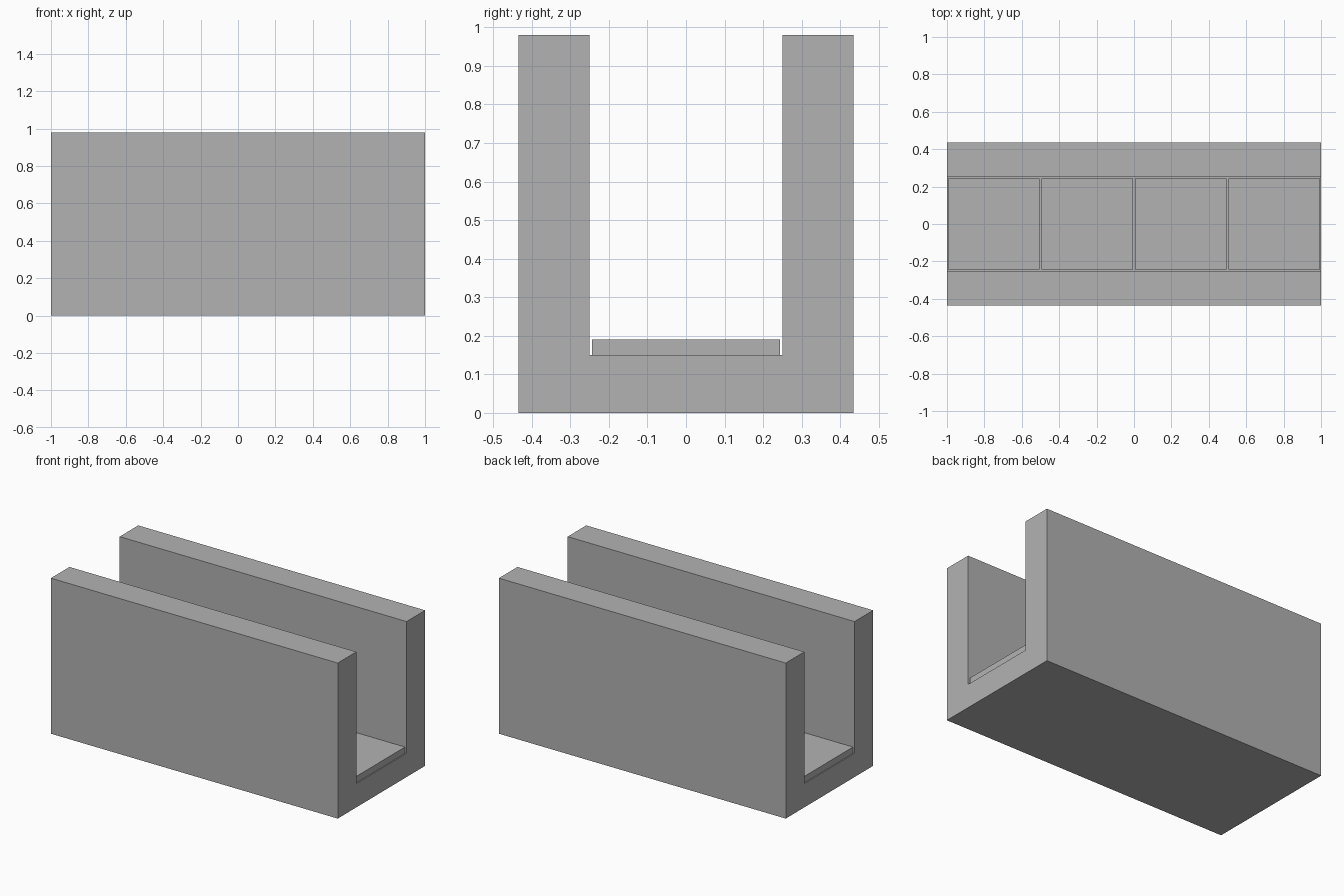
import bpy
import bmesh

cube = bpy.data.objects.get("Cube")
if cube:
    bpy.data.objects.remove(cube, do_unlink=True)

LENGTH = 2.0
HALF_DEPTH = 0.435
HALF_GAP = 0.25
HEIGHT = 0.98
FLOOR = 0.15
TILE = 0.487
TILE_TOP = 0.19

stone = bpy.data.materials.new("stone_grey")
stone.use_nodes = True
grey = (0.448, 0.448, 0.448, 1.0)
stone.diffuse_color = grey
stone.node_tree.nodes["Principled BSDF"].inputs["Base Color"].default_value = grey


def extruded(name, profile, x_start, x_end):
    """Extrude a closed (y, z) profile along x."""
    bm = bmesh.new()
    face = bm.faces.new([bm.verts.new((x_start, y, z)) for y, z in profile])
    result = bmesh.ops.extrude_face_region(bm, geom=[face])
    moved = [v for v in result["geom"] if isinstance(v, bmesh.types.BMVert)]
    bmesh.ops.translate(bm, verts=moved, vec=(x_end - x_start, 0, 0))
    bmesh.ops.recalc_face_normals(bm, faces=bm.faces)
    mesh = bpy.data.meshes.new(name)
    bm.to_mesh(mesh)
    bm.free()
    mesh.materials.append(stone)
    obj = bpy.data.objects.new(name, mesh)
    bpy.context.collection.objects.link(obj)
    return obj


# U-shaped channel: base slab with a wall on each side
half = [(HALF_DEPTH, 0), (HALF_DEPTH, HEIGHT), (HALF_GAP, HEIGHT), (HALF_GAP, FLOOR)]
channel = half + [(-y, z) for y, z in reversed(half)]
extruded("channel_walls", channel, -LENGTH / 2, LENGTH / 2)

# Row of square floor tiles with narrow joints
h = TILE / 2
tile_profile = [(-h, FLOOR), (h, FLOOR), (h, TILE_TOP), (-h, TILE_TOP)]
for i in range(4):
    centre = (i - 1.5) * LENGTH / 4
    extruded(f"floor_tile_{i + 1}", tile_profile, centre - h, centre + h)
